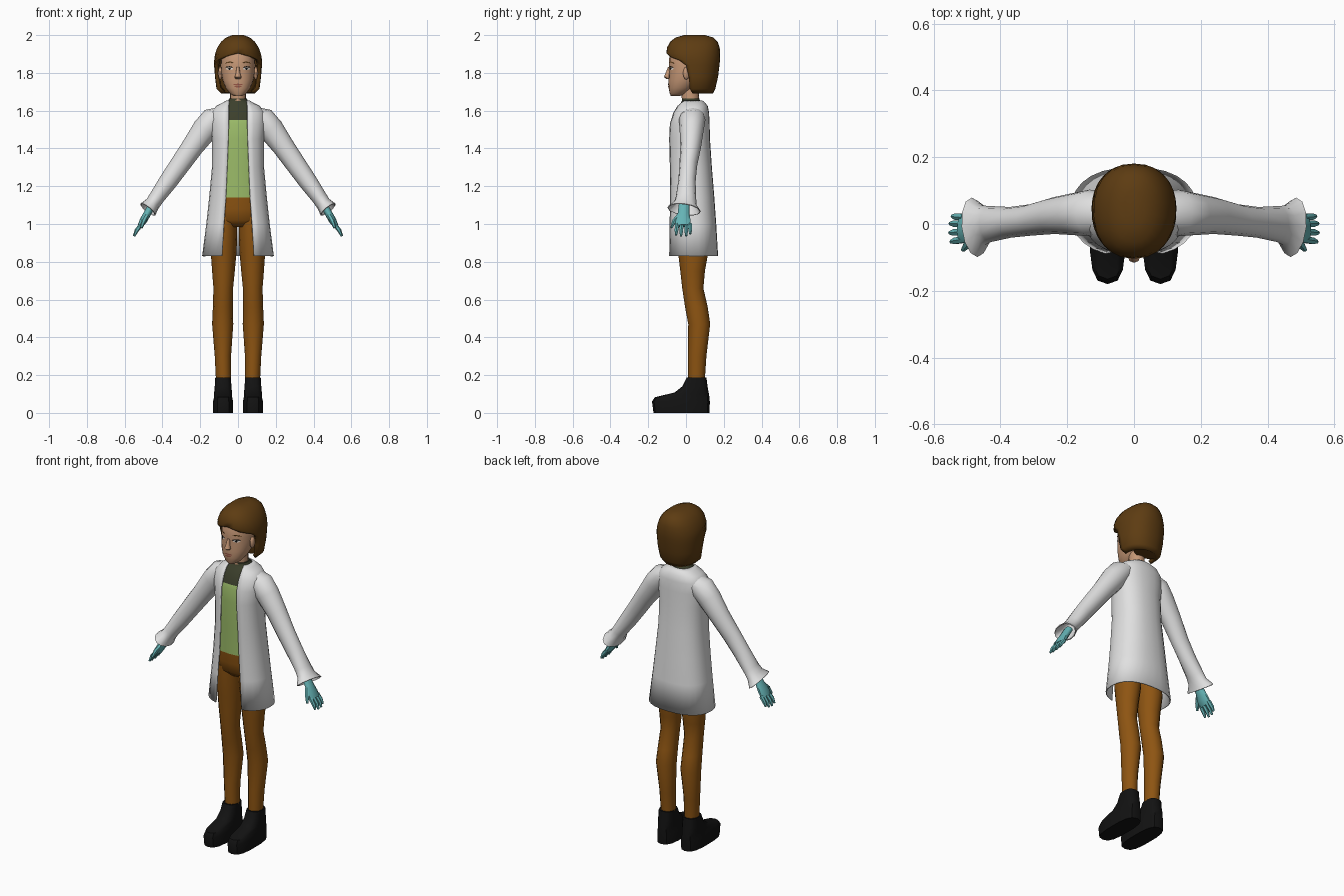
import bpy, bmesh
from math import sin, cos, pi, asin, acos
from mathutils import Vector
from mathutils.bvhtree import BVHTree

if "Cube" in bpy.data.objects:
    bpy.data.objects.remove(bpy.data.objects["Cube"], do_unlink=True)


def material(name, *rgb):
    m = bpy.data.materials.new(name)
    m.use_nodes = True
    m.diffuse_color = (*rgb, 1)
    m.node_tree.nodes["Principled BSDF"].inputs["Base Color"].default_value = (*rgb, 1)
    return m


WHITE = material("coat white", .75, .75, .75)
GREEN = material("shirt green", .33, .5, .14)
OLIVE = material("collar olive", .045, .05, .025)
BROWN = material("trouser brown", .27, .09, .006)
BLACK = material("shoe black", .006, .006, .006)
SKIN = material("skin", .56, .31, .18)
HAIR = material("hair brown", .11, .045, .006)
TEAL = material("glove teal", .13, .45, .46)
LIPS = material("lip red", .3, .09, .06)
EYES = material("eye white", .8, .78, .75)


def finish(bm, name, mats, angle=50):
    mesh = bpy.data.meshes.new(name)
    bm.to_mesh(mesh)
    bm.free()
    for m in mats:
        mesh.materials.append(m)
    ob = bpy.data.objects.new(name, mesh)
    bpy.context.collection.objects.link(ob)
    bpy.ops.object.select_all(action="DESELECT")
    ob.select_set(True)
    bpy.context.view_layer.objects.active = ob
    bpy.ops.object.shade_smooth_by_angle(angle=angle * pi / 180)
    return ob


def loft(name, rings, mats, sheet=False, caps=(True, True), angle=50):
    """Join rings of points; a sheet stays open between its first and last point."""
    bm = bmesh.new()
    rows = [[bm.verts.new(p) for p in r] for r in rings]
    n = len(rows[0])
    for a, b in zip(rows, rows[1:]):
        for i in range(n - 1 if sheet else n):
            j = (i + 1) % n
            bm.faces.new((a[i], a[j], b[j], b[i]))
    if caps[0]:
        bm.faces.new(rows[0][::-1])
    if caps[1]:
        bm.faces.new(rows[-1])
    bmesh.ops.remove_doubles(bm, verts=bm.verts, dist=.0003)
    if not sheet:
        bmesh.ops.recalc_face_normals(bm, faces=bm.faces)
    return finish(bm, name, mats, angle)


def ring(z, rx, yf, yb, n=16, cx=0, p=1.0, t0=None):
    """Rounded level ring from front to back; t0 leaves a gap at the front."""
    power = lambda v: abs(v) ** p * (1 if v > 0 else -1)
    yc, ry = (yf + yb) / 2, (yb - yf) / 2
    if t0 is None:
        ts = [2 * pi * i / n for i in range(n)]
    else:
        ts = [t0 + (2 * pi - 2 * t0) * i / n for i in range(n + 1)]
    return [(cx + rx * power(sin(t)), yc - ry * power(cos(t)), z) for t in ts]


def tube(name, path, mat, side=1, n=10):
    """Path rows: x, y, z, thickness radius, radius along y."""
    pts = [Vector(r[:3]) for r in path]
    rings = []
    for i, r in enumerate(path):
        d = (pts[min(i + 1, len(pts) - 1)] - pts[max(i - 1, 0)]).normalized()
        u = Vector((0, 1, 0)).cross(d).normalized()
        v = d.cross(u)
        ps = [pts[i] + u * r[3] * cos(2 * pi * k / n) + v * r[4] * sin(2 * pi * k / n)
              for k in range(n)]
        rings.append([(q.x * side, q.y, q.z) for q in ps])
    return loft(name, rings, [mat])


def thicken(ob, depth):
    mod = ob.modifiers.new("thickness", "SOLIDIFY")
    mod.thickness = depth
    mod.offset = -1


# Coat body, open at the front: z, half width, front, back, half opening
COAT = [(.83, .19, -.098, .17, .085), (1.0, .168, -.095, .16, .075),
        (1.14, .153, -.092, .15, .065), (1.3, .138, -.092, .137, .058),
        (1.45, .138, -.094, .127, .052), (1.53, .148, -.089, .125, .05),
        (1.59, .145, -.07, .122, .05), (1.625, .115, -.05, .115, .05),
        (1.643, .08, -.036, .1, .049), (1.655, .06, -.03, .085, .047)]
P = .85
coat = loft("coat_body", [ring(z, rx, f, b, 24, p=P, t0=asin((o / rx) ** (1 / P)))
                          for z, rx, f, b, o in COAT], [WHITE], True, (False, False))
thicken(coat, .006)

# Shirt follows the coat just inside it, dark above the chest
shirt_rows = [(z, rx - .01, f + .01, b - .012) for z, rx, f, b, o in COAT[2:]]
shirt_rows.insert(4, (1.55, .135, -.073, .112))
shirt_rows.append((1.664, .048, -.022, .07))
shirt = loft("shirt", [ring(*r, 24, p=P) for r in shirt_rows], [GREEN, OLIVE])
for face in shirt.data.polygons:
    face.material_index = int(face.center.z > 1.55)

# Trouser hips
loft("trouser_hips", [ring(*r, 16, p=P) for r in
     [(.985, .09, -.03, .09), (1.02, .13, -.065, .115),
      (1.08, .135, -.076, .12), (1.145, .14, -.08, .125)]], [BROWN])

LEG = [(.18, .077, .04, .012, .1), (.3, .08, .043, .01, .108), (.47, .081, .056, .012, .128),
       (.56, .08, .053, -.005, .115), (.66, .078, .052, -.02, .092), (.75, .077, .06, -.03, .1),
       (.85, .076, .068, -.042, .118), (.95, .072, .068, -.055, .115), (1.04, .068, .062, -.06, .11)]
SHOE = [(0, .054, -.172, .125), (.06, .054, -.18, .126), (.083, .049, -.165, .124),
        (.108, .048, -.06, .12), (.14, .045, -.02, .114), (.188, .042, .004, .108)]
ARM = [(.08, .035, 1.585, .04, .06), (.13, .033, 1.553, .068, .07), (.175, .03, 1.5, .068, .064),
       (.24, .025, 1.41, .058, .055), (.31, .012, 1.31, .053, .047), (.37, .005, 1.225, .049, .046),
       (.43, 0, 1.14, .041, .054), (.452, -.004, 1.108, .04, .06), (.477, -.01, 1.077, .05, .09)]
PALM = [(.455, -.01, 1.1, .02, .03), (.48, -.013, 1.055, .02, .032),
        (.5, -.016, 1.02, .02, .042), (.518, -.015, .99, .014, .042)]
THUMB = [(.484, -.035, 1.045, .013, .014), (.5, -.062, 1.015, .013, .012),
         (.512, -.078, .98, .007, .006)]

for s, side in ((1, "left"), (-1, "right")):
    loft(side + "_trouser_leg", [ring(z, rx, f, b, 12, s * x) for z, x, rx, f, b in LEG], [BROWN])
    loft(side + "_shoe", [ring(z, rx, f, b, 14, s * .079, .7) for z, rx, f, b in SHOE], [BLACK], angle=40)
    # Sleeve with flared cuff, left open at the wrist
    sleeve = tube(side + "_sleeve", ARM, WHITE, s, 12)
    bm = bmesh.new()
    bm.from_mesh(sleeve.data)
    cuff = min((f for f in bm.faces if len(f.verts) > 4), key=lambda f: f.calc_center_median().z)
    bmesh.ops.delete(bm, geom=[cuff], context="FACES")
    bm.to_mesh(sleeve.data)
    bm.free()
    thicken(sleeve, .005)
    # Gloved hand
    tube(side + "_glove_palm", PALM, TEAL, s)
    tube(side + "_glove_thumb", THUMB, TEAL, s, 6)
    for i, (y, reach) in enumerate([(-.046, .9), (-.023, 1.0), (.001, .97), (.02, .8)]):
        tip = (.515 + .036 * reach, y * 1.15, .995 - .06 * reach, .006, .006)
        mid = (.515 + .022 * reach, y * 1.1, .995 - .03 * reach, .011, .011)
        tube(f"{side}_glove_finger_{i + 1}", [(.51, y, 1.0, .012, .012), mid, tip], TEAL, s, 6)

# Neck and head
loft("neck", [ring(*r) for r in [(1.6, .05, -.025, .075), (1.66, .042, -.022, .068),
                                 (1.76, .042, -.03, .07)]], [SKIN])
head = loft("head", [ring(*r, 20, p=.9) for r in
            [(1.677, .02, -.08, -.035), (1.69, .043, -.086, .0), (1.72, .066, -.092, .04),
             (1.76, .082, -.092, .08), (1.8, .09, -.09, .12), (1.84, .092, -.09, .13),
             (1.9, .088, -.088, .13), (1.94, .07, -.06, .11), (1.96, .04, -.02, .08)]], [SKIN])
loft("nose", [ring(*r, 8) for r in [(1.768, .012, -.104, -.08), (1.777, .019, -.116, -.08),
                                    (1.79, .013, -.112, -.08), (1.83, .007, -.096, -.08)]], [SKIN])

# Face details: thin plates laid onto the head
tree = BVHTree.FromPolygons([v.co for v in head.data.vertices],
                            [p.vertices[:] for p in head.data.polygons])


def plate(name, mat, cx, cz, rx, rz, bow=0, lift=.002, tilt=0):
    bm = bmesh.new()
    pts = []
    for k in range(13):
        t = 2 * pi * k / 12
        a, b = (0, 0) if k == 12 else (cos(t), sin(t))
        x, z = cx + rx * a, cz + rz * b + bow * (1 - a * a) + tilt * a
        hit = tree.ray_cast(Vector((x, -1, z)), Vector((0, 1, 0)))[0]
        pts.append(bm.verts.new((x, hit.y - lift, z)))
    for k in range(12):
        bm.faces.new((pts[12], pts[k], pts[(k + 1) % 12]))
    finish(bm, name, [mat])


for s, side in ((1, "left"), (-1, "right")):
    plate(side + "_eye_white", EYES, s * .045, 1.823, .018, .007)
    plate(side + "_iris", BLACK, s * .045, 1.823, .007, .007, lift=.004)
    plate(side + "_eyelashes", BLACK, s * .046, 1.828, .021, .0025, bow=.005, lift=.005)
    plate(side + "_eyebrow", HAIR, s * .047, 1.851, .023, .003, bow=.006, lift=.003, tilt=-s * .002)
    bm = bmesh.new()
    bmesh.ops.create_uvsphere(bm, u_segments=10, v_segments=6, radius=1)
    for v in bm.verts:
        v.co = Vector((s * .094 + v.co.x * .012, .002 + v.co.y * .018, 1.798 + v.co.z * .034))
    finish(bm, side + "_ear", [SKIN])
plate("upper_lip", LIPS, 0, 1.737, .027, .004, bow=.002)
plate("lower_lip", LIPS, 0, 1.729, .02, .005, bow=-.001, lift=.004)

# Hair shell: z, half width, front, back, where the face opening begins
HAIR_ROWS = [(1.69, .088, -.06, .142, .035), (1.715, .114, -.07, .155, .02),
             (1.78, .122, -.08, .17, .015), (1.84, .127, -.09, .177, .0),
             (1.866, .127, -.097, .18, -.035), (1.885, .125, -.102, .181, -.085),
             (1.905, .121, -.104, .181, -.104), (1.935, .11, -.1, .178, -.1),
             (1.965, .09, -.084, .168, -.084), (1.987, .064, -.055, .145, -.055),
             (2.0, .03, -.01, .1, -.01)]
HP = .9
shell = []
for z, rx, f, b, start in HAIR_ROWS:
    c = min(1, max(-1, ((f + b) / 2 - start) / ((b - f) / 2)))
    t0 = acos(abs(c) ** (1 / HP) * (1 if c > 0 else -1))
    shell.append(ring(z, rx, f, b, 22, p=HP, t0=t0))
hair = loft("hair", shell, [HAIR], True, (False, True))
thicken(hair, .022)
loft("hair_nape", [ring(*r) for r in [(1.695, .075, .055, .135), (1.74, .1, .04, .15),
                                      (1.84, .105, .04, .16)]], [HAIR])
